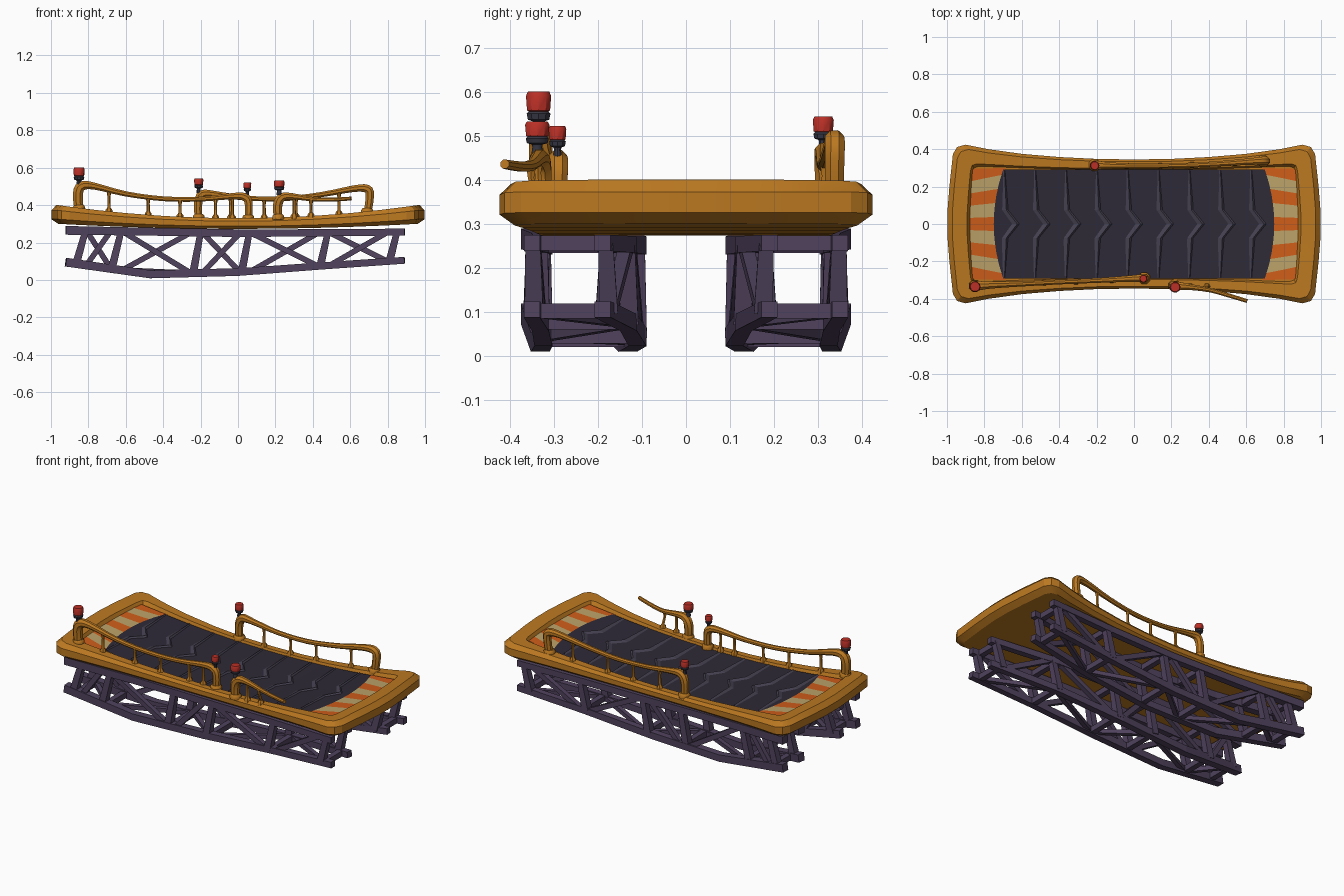
import bpy, bmesh, math
from mathutils import Vector

if "Cube" in bpy.data.objects:
    bpy.data.objects.remove(bpy.data.objects["Cube"])


def material(name, rgb):
    m = bpy.data.materials.new(name)
    m.diffuse_color = (*rgb, 1)
    m.use_nodes = True
    m.node_tree.nodes["Principled BSDF"].inputs["Base Color"].default_value = m.diffuse_color
    return m


ORANGE = material("orange_paint", (0.50, 0.19, 0.015))
STRIPE = material("stripe_orange", (0.62, 0.11, 0.01))
CREAM = material("stripe_cream", (0.50, 0.36, 0.14))
MAT = material("dark_tread", (0.028, 0.023, 0.038))
RIDGE = material("tread_ridge", (0.06, 0.052, 0.08))
STEEL = material("purple_steel", (0.08, 0.055, 0.11))
DARK = material("lamp_base", (0.04, 0.04, 0.06))
RED = material("lamp_red", (0.50, 0.03, 0.02))


def finish(bm, name, mats, smooth=None):
    bmesh.ops.recalc_face_normals(bm, faces=bm.faces[:])
    me = bpy.data.meshes.new(name)
    bm.to_mesh(me)
    bm.free()
    for m in mats:
        me.materials.append(m)
    if smooth:
        me.shade_smooth()
        me.set_sharp_from_angle(angle=math.radians(smooth))
    ob = bpy.data.objects.new(name, me)
    bpy.context.collection.objects.link(ob)
    return ob


def sweep(bm, pts, radii, sides, mats=None):
    """Tube with regular cross-section along a path, capped at both ends."""
    pts = [Vector(p) for p in pts]
    rings = []
    for i, p in enumerate(pts):
        t = (pts[min(i + 1, len(pts) - 1)] - pts[max(i - 1, 0)]).normalized()
        ref = Vector((1, 0, 0)) if abs(t.y) > 0.8 else Vector((0, 1, 0))
        a = (ref - t * ref.dot(t)).normalized()
        b = t.cross(a)
        ring = []
        for k in range(sides):
            w = 2 * math.pi * (k + 0.5) / sides
            ring.append(bm.verts.new(p + (a * math.cos(w) + b * math.sin(w)) * radii[i]))
        rings.append(ring)
    for j, (r, s) in enumerate(zip(rings, rings[1:])):
        for k in range(sides):
            f = bm.faces.new((r[k], r[(k + 1) % sides], s[(k + 1) % sides], s[k]))
            f.material_index = mats[j] if mats else 0
    bm.faces.new(rings[0])
    bm.faces.new(rings[-1]).material_index = mats[-1] if mats else 0


def lerp_table(table, x):
    for (x0, v0), (x1, v1) in zip(table, table[1:]):
        if x <= x1:
            return v0 + (v1 - v0) * (x - x0) / (x1 - x0)
    return table[-1][1]


def z_top(x):
    return 0.33 + 0.07 * min(1, (x / 0.96) ** 2)


def z_bot(x):
    return 0.273 + 0.027 * min(1, (x / 0.96) ** 2)


# Deck frame: sagging tray lofted between an outer and an inner outline
OUTER = [(0, .345), (.2, .348), (.4, .358), (.6, .375), (.78, .4), (.9, .424),
         (.945, .412), (.968, .375), (.987, .2), (.998, .06)]
INNER = [(0, .29), (.2, .291), (.4, .294), (.6, .3), (.75, .306), (.83, .308),
         (.855, .3), (.862, .27), (.872, .15), (.878, .05)]


def loop(quarter):
    up = [(-x, y) for x, y in reversed(quarter[1:])] + quarter
    return up + [(x, -y) for x, y in reversed(up)]


bm = bmesh.new()
rings = []
# inset fraction, height fraction of the slab, extra drop
for t, h, d in [(.3, 0, 0), (0, .25, 0), (0, .72, 0), (.22, 1, 0), (.88, 1, 0), (1, 1, -.022)]:
    ring = []
    for (ox, oy), (ix, iy) in zip(loop(OUTER), loop(INNER)):
        x, y = ox + (ix - ox) * t, oy + (iy - oy) * t
        ring.append(bm.verts.new((x, y, z_bot(x) + (z_top(x) - z_bot(x)) * h + d)))
    rings.append(ring)
m = len(rings[0])
for r, s in zip(rings, rings[1:]):
    for k in range(m):
        bm.faces.new((r[k], r[(k + 1) % m], s[(k + 1) % m], s[k]))
for r in (rings[0], rings[-1]):
    for i in range(m // 2 - 1):
        bm.faces.new((r[i], r[i + 1], r[m - 2 - i], r[m - 1 - i]))
finish(bm, "deck_frame", [ORANGE], 25)


# Dark tread mat with bowed ends
def mat_end(y):
    return 0.75 - 0.05 * (y / 0.29) ** 2


bm = bmesh.new()
NX, NY = 20, 8
grid = []
for i in range(NX + 1):
    row = []
    for j in range(NY + 1):
        y = 0.291 * (2 * j / NY - 1)
        x = mat_end(y) * (2 * i / NX - 1)
        row.append(bm.verts.new((x, y, z_top(x) - 0.012)))
    grid.append(row)
for i in range(NX):
    for j in range(NY):
        bm.faces.new((grid[i][j], grid[i + 1][j], grid[i + 1][j + 1], grid[i][j + 1]))
finish(bm, "tread_mat", [MAT], 30)

# Chevron ridges on the mat
bm = bmesh.new()
half = [(.285, -.05, .006), (.075, -.045, .018), (.0, .012, .022)]
path = half + [(-y, x, w) for y, x, w in reversed(half[:-1])]
for n in range(9):
    cx = -0.645 + 0.165 * n
    prev = None
    for y, dx, w in path:
        row = [bm.verts.new((cx + dx + e, y, z_top(cx + dx + e) + dz))
               for e, dz in ((-w, -.013), (w * .4, -.004), (w, -.013))]
        if prev:
            for k in range(2):
                bm.faces.new((prev[k], prev[k + 1], row[k + 1], row[k]))
        prev = row
finish(bm, "tread_chevrons", [RIDGE])

# Hazard stripes at both ends
bm = bmesh.new()
N = 9
for sx in (-1, 1):
    prev = None
    for j in range(N + 1):
        yo = 0.295 * (2 * j / N - 1)
        yi = max(-.3, min(.3, yo * 1.15))
        row = []
        for k in range(4):
            f = k / 3
            y = yi + (yo - yi) * f
            x = sx * ((mat_end(y) - .01) * (1 - f) + (0.876 - 0.014 * (yo / .3) ** 2) * f)
            row.append(bm.verts.new((x, y, z_top(x) - 0.015)))
        if prev:
            for k in range(3):
                bm.faces.new((prev[k], prev[k + 1], row[k + 1], row[k])).material_index = j % 2
        prev = row
finish(bm, "hazard_stripes", [CREAM, STRIPE])

# Box trusses below the deck: four bent chords, posts, cross members, diagonals
BOT = [(-.92, .095), (-.47, .03), (0, .042), (.45, .075), (.89, .105)]
TOP = [(-.92, .265), (-.47, .258), (0, .25), (.45, .252), (.89, .256)]


def node(x, inner, top):
    f = 1 - (x / 0.92) ** 2
    y = -.195 + .085 * f if inner else -.352 + .028 * f
    return Vector((x, y, lerp_table(TOP if top else BOT, x)))


bm = bmesh.new()
stations = [-.84, -.65, -.22, .04, .46, .83]
for inner in (0, 1):
    for top in (0, 1):
        xs = [-.92, -.47, 0, .45, .89]
        sweep(bm, [node(x, inner, top) for x in xs], [.033, .03, .029, .027, .026], 4)
    for i, x in enumerate(stations):
        lean = -.025 if i < 2 else .02
        sweep(bm, [node(x - abs(lean), inner, 0), node(x + abs(lean), inner, 1)], [.03, .024], 4)
    for i, (a, b) in enumerate(zip(stations, stations[1:])):
        flip = (i + inner) % 2
        sweep(bm, [node(a + .03, inner, flip), node(b - .03, inner, 1 - flip)], [.021, .021], 4)
for i, x in enumerate(stations):
    for top in (0, 1):
        sweep(bm, [node(x, 0, top), node(x, 1, top)], [.024, .024], 4)
    if i:
        sweep(bm, [node(stations[i - 1], i % 2, 0), node(x, 1 - i % 2, 0)], [.018, .018], 4)
truss = finish(bm, "truss_girders", [STEEL])
mod = truss.modifiers.new("mirror_side", 'MIRROR')
mod.use_axis = (False, True, False)
mod.use_mirror_merge = False


# Hand rails: swollen bent ends, thin sagging middle, small flared supports
def smooth_path(p, steps=3):
    p = [Vector(q) for q in p]
    p = [p[0]] + p + [p[-1]]
    out = []
    for a, b, c, d in zip(p, p[1:], p[2:], p[3:]):
        for s in range(steps):
            t = s / steps
            out.append(0.5 * (2 * b + (c - a) * t + (2 * a - 5 * b + 4 * c - d) * t * t
                              + (3 * b - a - 3 * c + d) * t ** 3))
    return out + [p[-1]]


RAILS = {
    "front_left_rail": ([(-.85, -.33, .37, .026), (-.856, -.33, .46, .029), (-.835, -.33, .502, .028),
                         (-.77, -.327, .502, .02), (-.6, -.32, .46, .015), (-.4, -.31, .434, .014),
                         (-.2, -.302, .432, .014), (-.03, -.293, .448, .018), (.035, -.29, .443, .023),
                         (.057, -.29, .41, .023), (.055, -.29, .32, .021)], [-.69, -.48, -.31, -.12, -.03]),
    "back_rail": ([(-.21, .315, .32, .022), (-.213, .315, .41, .024), (-.19, .315, .458, .025),
                   (-.12, .312, .458, .018), (.05, .31, .437, .014), (.25, .313, .434, .014),
                   (.45, .322, .457, .015), (.62, .334, .488, .019), (.69, .338, .487, .024),
                   (.705, .338, .45, .024), (.69, .336, .34, .022)], [-.04, .14, .31, .54]),
    "front_broken_rail": ([(.215, -.33, .32, .024), (.212, -.33, .4, .027), (.235, -.332, .442, .025),
                           (.29, -.336, .447, .018), (.4, -.352, .432, .013), (.5, -.38, .43, .012),
                           (.605, -.412, .435, .011)], [.30, .39]),
}
for name, (pts, supports) in RAILS.items():
    path = smooth_path(pts)
    bm = bmesh.new()
    sweep(bm, [p[:3] for p in path], [p[3] for p in path], 8)
    for end in (pts[0], pts[-1]):
        z = z_top(end[0])
        if end[2] < z + .02:
            sweep(bm, [(end[0], end[1], z + d) for d in (-.01, .008, .018)], [.034, .034, .025], 8)
    finish(bm, name, [ORANGE], 40)
    bm = bmesh.new()
    for x in supports:
        q = min(path, key=lambda p: abs(p[0] - x) + (0 if p[2] > .42 else 9))
        z = z_top(x)
        y = max(-.335, min(.335, q[1]))
        sweep(bm, [(x, y, z - .01), (x, y, z + .008), (x, y, z + .02), (x, q[1], q[2] - .03), (x, q[1], q[2])],
              [.019, .018, .009, .008, .013], 6)
    finish(bm, name + "_supports", [ORANGE], 40)

# Warning lamps: neck, dark collar, red cap
for i, (x, y, z, top, r) in enumerate([(-.85, -.335, .50, .60, .03), (.05, -.292, .45, .522, .021),
                                       (.22, -.338, .455, .532, .029), (-.21, .312, .465, .543, .025)]):
    h = top - z
    prof = [(.5, 0), (.4, .25), (.45, .32), (.85, .36), (.95, .5), (.78, .55), (.92, .57), (1, .9), (.85, 1)]
    bm = bmesh.new()
    sweep(bm, [(x, y, z + h * f) for _, f in prof], [r * a for a, _ in prof], 10,
          [0, 0, 0, 0, 0, 1, 1, 1])
    finish(bm, f"warning_lamp_{i + 1}", [DARK, RED], 35)
